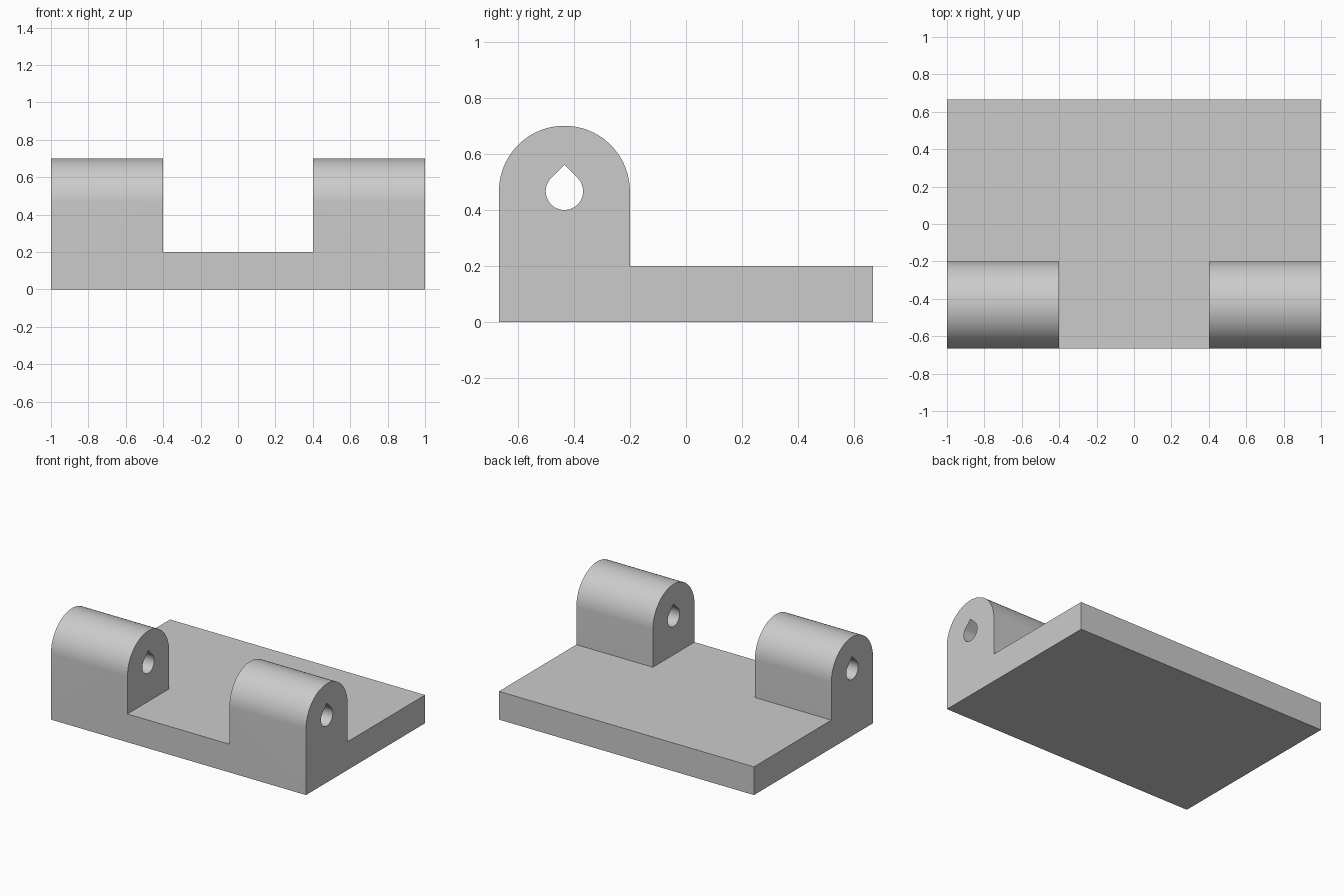
import bpy
import bmesh
from math import cos, sin, pi, radians, sqrt

cube = bpy.data.objects.get("Cube")
if cube:
    bpy.data.objects.remove(cube, do_unlink=True)

HALF_X, HALF_Y = 1.0, 2 / 3
PLATE_Z = 0.2
LUG_BACK = -0.2
LUG_R = (LUG_BACK + HALF_Y) / 2
AXIS_Y, AXIS_Z = LUG_BACK - LUG_R, 0.7 - LUG_R
HOLE_R = 1 / 15
GAP = 0.4

grey = bpy.data.materials.new("plain_grey")
grey.use_nodes = True
colour = (0.6, 0.6, 0.6, 1)
grey.diffuse_color = colour
grey.node_tree.nodes["Principled BSDF"].inputs["Base Color"].default_value = colour


def arc(radius, start, end, steps):
    """Points in the y-z plane around the pin axis, angles in degrees."""
    angles = [radians(start + (end - start) * i / steps) for i in range(steps + 1)]
    return [(AXIS_Y + radius * cos(a), AXIS_Z + radius * sin(a)) for a in angles]


def extrude_profile(name, loops, half_width):
    """Fill closed y-z loops (later loops are holes) and extrude along x."""
    bm = bmesh.new()
    edges = []
    for loop in loops:
        verts = [bm.verts.new((-half_width, y, z)) for y, z in loop]
        edges += [bm.edges.new((v, verts[i - 1])) for i, v in enumerate(verts)]
    bmesh.ops.triangle_fill(bm, edges=edges, use_beauty=True)
    ext = bmesh.ops.extrude_face_region(bm, geom=bm.faces[:], use_keep_orig=True)
    moved = [g for g in ext["geom"] if isinstance(g, bmesh.types.BMVert)]
    bmesh.ops.translate(bm, verts=moved, vec=(2 * half_width, 0, 0))
    bmesh.ops.recalc_face_normals(bm, faces=bm.faces[:])
    mesh = bpy.data.meshes.new(name)
    bm.to_mesh(mesh)
    bm.free()
    mesh.materials.append(grey)
    obj = bpy.data.objects.new(name, mesh)
    bpy.context.collection.objects.link(obj)
    return obj


# Plate and round-topped lug share one side profile, with a teardrop pin hole
outline = [(-HALF_Y, 0), (HALF_Y, 0), (HALF_Y, PLATE_Z), (LUG_BACK, PLATE_Z)]
outline += arc(LUG_R, 0, 180, 48)
teardrop = arc(HOLE_R, 135, 405, 36) + [(AXIS_Y, AXIS_Z + HOLE_R * sqrt(2))]
bracket = extrude_profile("hinge_bracket", [outline, teardrop], HALF_X)

# Gap between the two lugs
slot = [(-1, PLATE_Z), (0, PLATE_Z), (0, 1), (-1, 1)]
cutter = extrude_profile("gap_cutter", [slot], GAP)
cutter.hide_render = True
cut = bracket.modifiers.new("lug_gap", 'BOOLEAN')
cut.operation = 'DIFFERENCE'
cut.solver = 'EXACT'
cut.object = cutter

bpy.ops.object.select_all(action='DESELECT')
bracket.select_set(True)
bpy.context.view_layer.objects.active = bracket
bpy.ops.object.modifier_apply(modifier=cut.name)
bpy.data.objects.remove(cutter, do_unlink=True)

# Smooth curved walls, crisp edges
bpy.ops.object.shade_smooth_by_angle(angle=radians(30))
